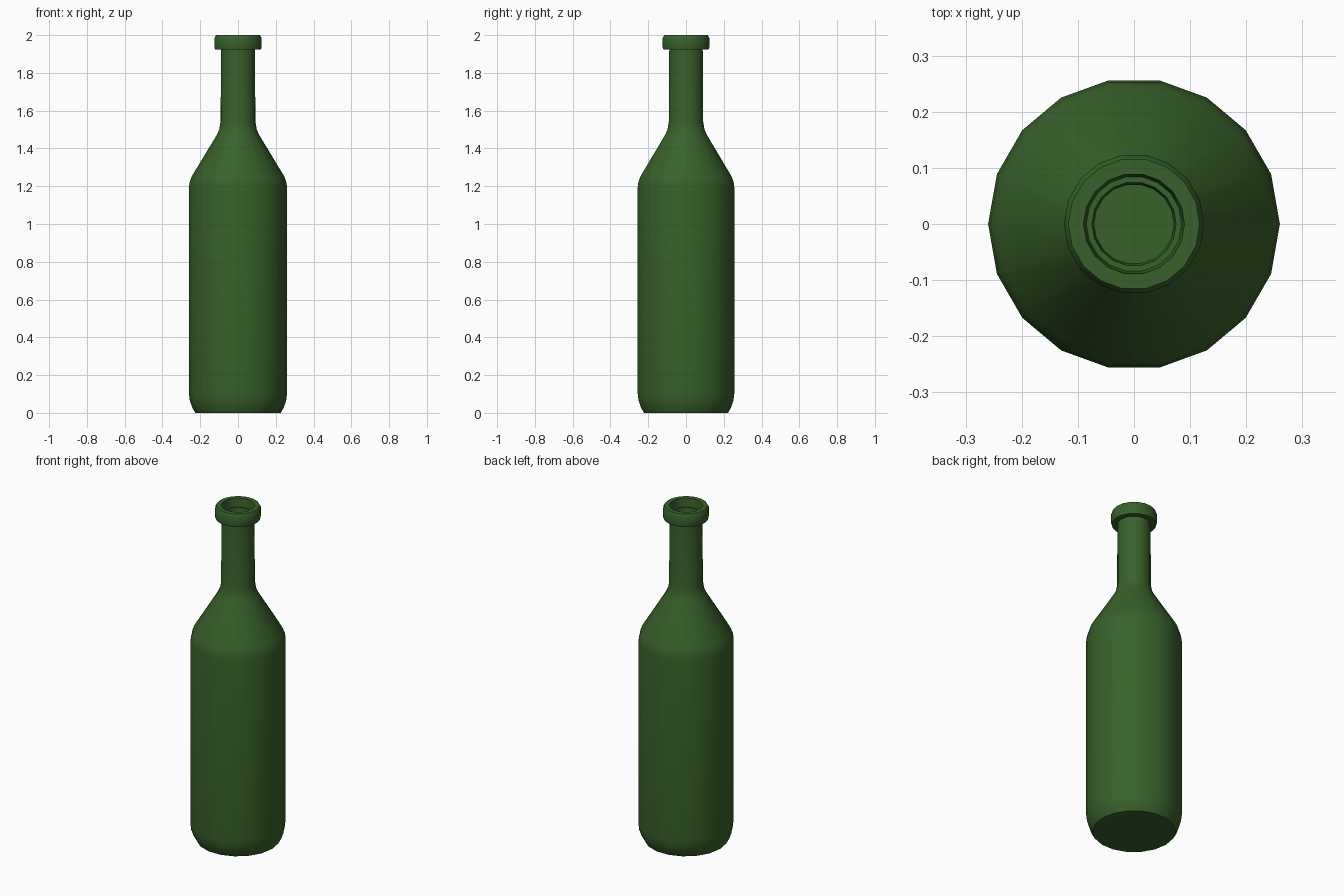
import bpy, bmesh, math

if "Cube" in bpy.data.objects:
    bpy.data.objects.remove(bpy.data.objects["Cube"])

SIDES = 18

# Outer wall from base to lip, then inner wall back down: (radius, height)
outer = [(0.226, 0), (0.243, 0.03), (0.255, 0.065), (0.26, 0.105),
         (0.26, 1.19), (0.256, 1.222), (0.245, 1.252),
         (0.112, 1.472), (0.099, 1.502), (0.092, 1.545), (0.09, 1.925),
         (0.122, 1.925), (0.125, 1.935), (0.125, 1.985), (0.117, 2.0)]
inner = [(0.09, 2.0), (0.085, 1.95), (0.075, 1.95), (0.071, 1.92),
         (0.071, 1.54), (0.094, 1.475), (0.226, 1.25), (0.24, 1.19),
         (0.24, 0.105), (0.225, 0.05), (0.208, 0.02)]

# Bottle: revolved hollow shell, closed by a floor inside and a flat base
bm = bmesh.new()
rings = []
for r, z in outer + inner:
    rings.append([bm.verts.new((r * math.cos(math.tau * i / SIDES),
                                r * math.sin(math.tau * i / SIDES), z))
                  for i in range(SIDES)])
for a, b in zip(rings, rings[1:]):
    for i in range(SIDES):
        j = (i + 1) % SIDES
        bm.faces.new((a[i], a[j], b[j], b[i]))
bm.faces.new(rings[0][::-1])
bm.faces.new(rings[-1])

mesh = bpy.data.meshes.new("bottle")
bm.to_mesh(mesh)
bm.free()
bottle = bpy.data.objects.new("bottle", mesh)
bpy.context.collection.objects.link(bottle)

# Green glass colour
mat = bpy.data.materials.new("green_glass")
mat.diffuse_color = (0.04, 0.12, 0.023, 1)
mat.use_nodes = True
mat.node_tree.nodes["Principled BSDF"].inputs["Base Color"].default_value = mat.diffuse_color
mesh.materials.append(mat)

# Smooth walls with crisp lip and base edges
bpy.context.view_layer.objects.active = bottle
bottle.select_set(True)
bpy.ops.object.shade_smooth_by_angle(angle=math.radians(35))
